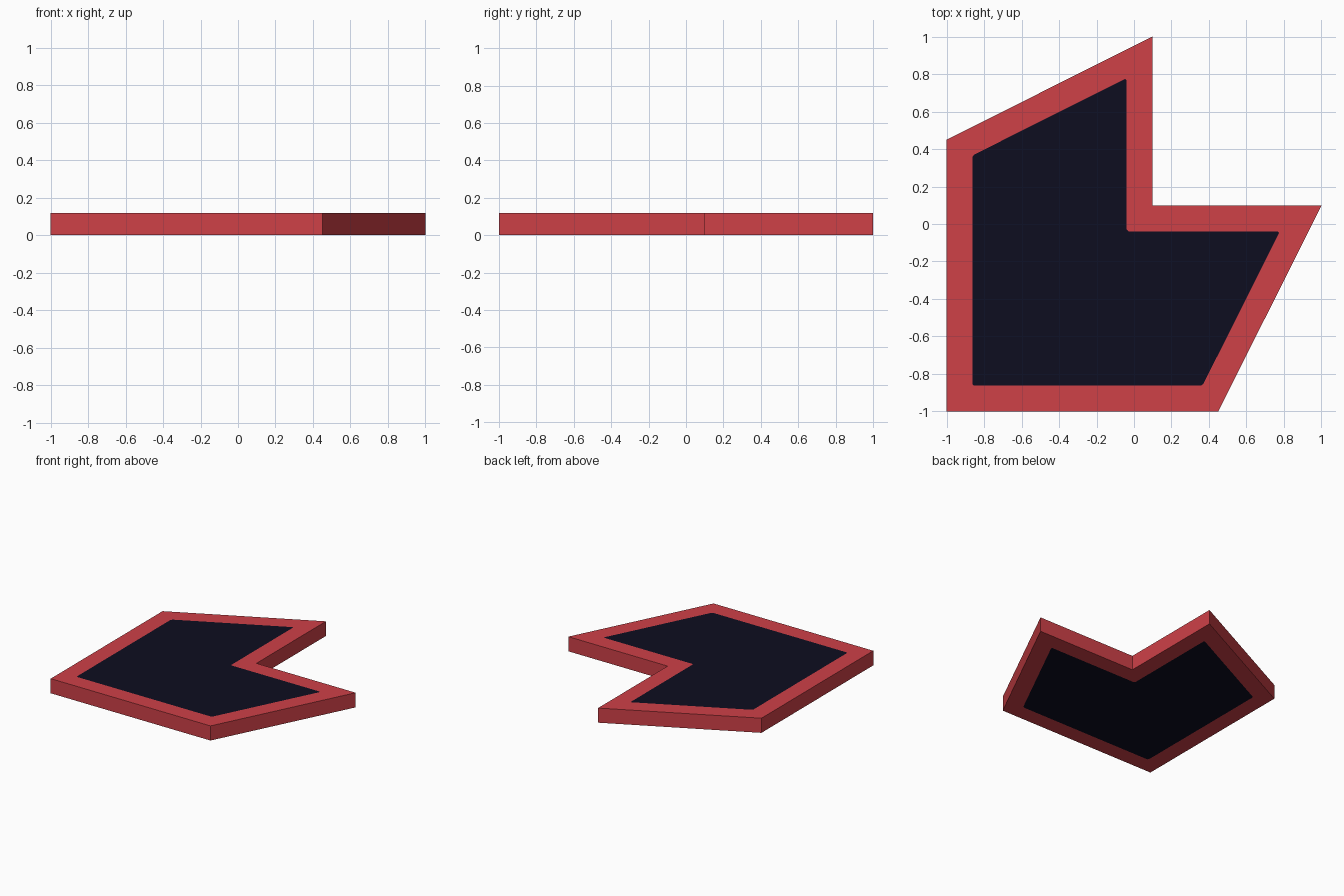
import bpy, bmesh

if "Cube" in bpy.data.objects:
    bpy.data.objects.remove(bpy.data.objects["Cube"])

def material(name, rgb):
    m = bpy.data.materials.new(name)
    m.diffuse_color = (*rgb, 1)
    m.use_nodes = True
    m.node_tree.nodes["Principled BSDF"].inputs["Base Color"].default_value = m.diffuse_color
    return m

HEIGHT, BORDER = 0.12, 0.137
OUTLINE = [(-1, -1), (0.45, -1), (1, 0.098), (0.098, 0.098), (0.098, 1), (-1, 0.45)]

# Notched plate: extruded outline
bm = bmesh.new()
base = bm.faces.new([bm.verts.new((x, y, 0)) for x, y in OUTLINE])
ext = bmesh.ops.extrude_face_region(bm, geom=[base], use_keep_orig=True)
for v in ext["geom"]:
    if isinstance(v, bmesh.types.BMVert):
        v.co.z = HEIGHT
bmesh.ops.recalc_face_normals(bm, faces=bm.faces[:])

# Dark panels: flat inset on the top and the underside, with slightly eased corners
panels = [f for f in bm.faces if abs(f.normal.z) > 0.9]
bmesh.ops.inset_individual(bm, faces=panels, thickness=BORDER, use_even_offset=True)
for f in panels:
    f.material_index = 1
corners = list({v for f in panels for v in f.verts})
eased = bmesh.ops.bevel(bm, geom=corners, offset=0.01, segments=1, affect='VERTICES')
for f in eased["faces"]:
    if len(f.verts) == 3:
        f.material_index = 0

mesh = bpy.data.meshes.new("notched_plate")
bm.to_mesh(mesh)
bm.free()
mesh.materials.append(material("red border", (0.62, 0.052, 0.064)))
mesh.materials.append(material("dark navy panel", (0.004, 0.004, 0.014)))
bpy.context.collection.objects.link(bpy.data.objects.new("notched_plate", mesh))
